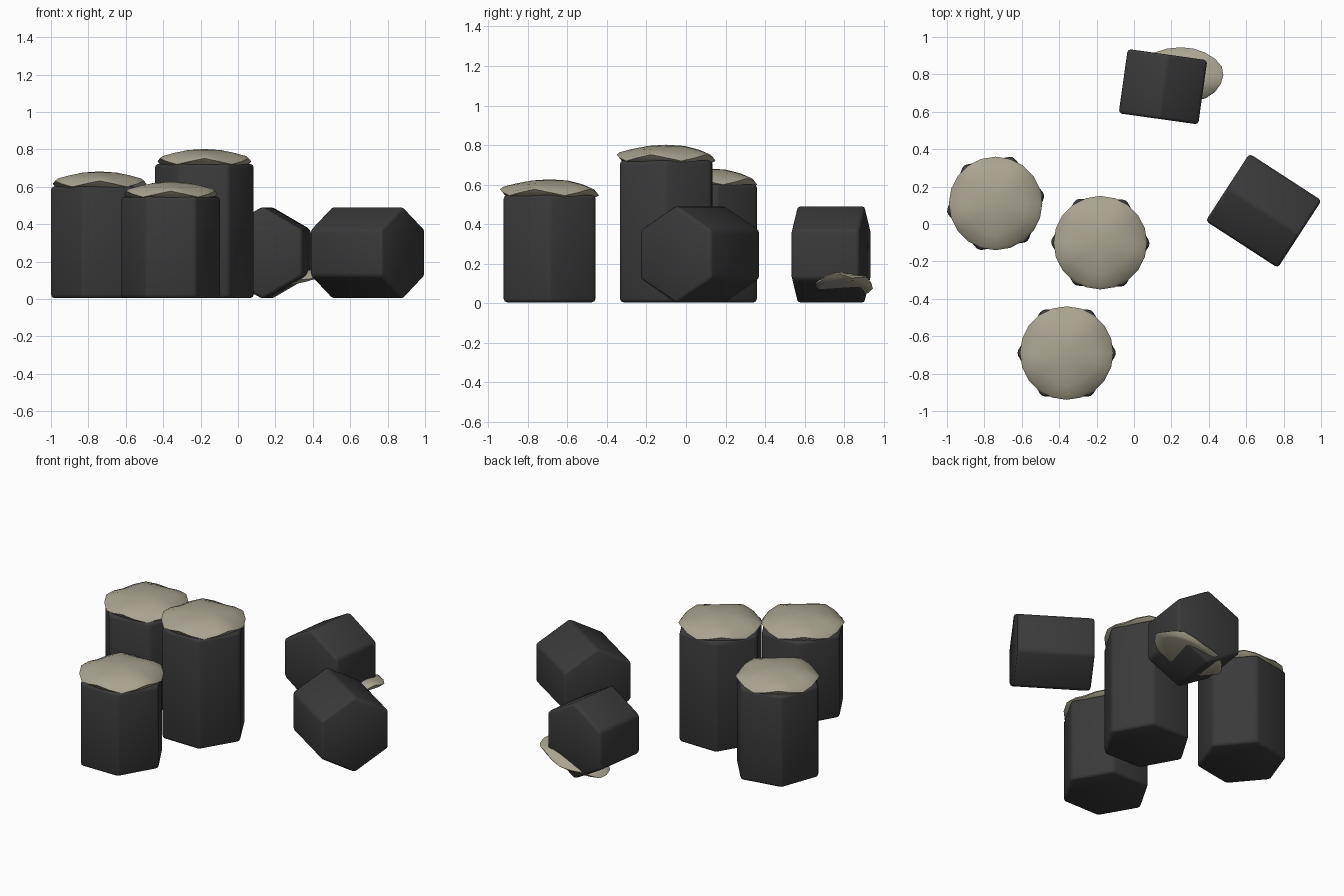
import bpy, bmesh
from math import cos, sin, pi, radians
from mathutils import Matrix, Vector

if "Cube" in bpy.data.objects:
    bpy.data.objects.remove(bpy.data.objects["Cube"])


def make_material(name, rgb):
    mat = bpy.data.materials.new(name)
    mat.use_nodes = True
    color = (*rgb, 1.0)
    mat.diffuse_color = color
    mat.node_tree.nodes["Principled BSDF"].inputs["Base Color"].default_value = color
    return mat


STONE = make_material("dark stone", (0.042, 0.042, 0.042))
SAND = make_material("pale sand", (0.40, 0.37, 0.28))


def finish(bm, name, mat, matrix):
    bmesh.ops.recalc_face_normals(bm, faces=bm.faces)
    for face in bm.faces:
        face.smooth = True
    mesh = bpy.data.meshes.new(name)
    bm.to_mesh(mesh)
    bm.free()
    mesh.materials.append(mat)
    obj = bpy.data.objects.new(name, mesh)
    obj.matrix_world = matrix
    bpy.context.scene.collection.objects.link(obj)
    return obj


def bridge(bm, low, high):
    n = len(low)
    for i in range(n):
        j = (i + 1) % n
        bm.faces.new((low[i], low[j], high[j], high[i]))


def column(name, radius, length, spin, matrix):
    """Six-sided prism from z = 0 to its length, with softened edges."""
    bm = bmesh.new()
    rings = [[bm.verts.new((radius * cos(spin + i * pi / 3),
                            radius * sin(spin + i * pi / 3), z))
              for i in range(6)] for z in (0, length)]
    bridge(bm, *rings)
    bm.faces.new(rings[0][::-1])
    bm.faces.new(rings[1])
    bmesh.ops.bevel(bm, geom=bm.edges[:], offset=0.018, segments=2,
                    profile=0.5, affect='EDGES')
    return finish(bm, name, STONE, matrix)


def cap(name, matrix, sides=20):
    """Shallow dome with a wavy rim and an underside tapering inwards."""
    bm = bmesh.new()

    def ring(radius, height, wave):
        verts = []
        for i in range(sides):
            a = 2 * pi * i / sides
            z = height + wave * cos(5 * (a + pi / 2))
            verts.append(bm.verts.new((radius * cos(a), radius * sin(a), z)))
        return verts

    profile = [(0.20, -0.012, 0), (0.225, -0.008, 0.006), (0.25, 0.014, 0.016),
               (0.235, 0.03, 0.012), (0.17, 0.056, 0.003), (0.09, 0.074, 0)]
    rings = [ring(*p) for p in profile]
    for low, high in zip(rings, rings[1:]):
        bridge(bm, low, high)
    bm.faces.new(rings[0][::-1])
    top = bm.verts.new((0, 0, 0.08))
    for i in range(sides):
        bm.faces.new((rings[-1][i], rings[-1][(i + 1) % sides], top))
    obj = finish(bm, name, SAND, matrix)
    obj.data.set_sharp_from_angle(angle=radians(50))
    return obj


# Standing columns with their caps
for label, x, y, height, spin in (("left_back", -0.74, 0.11, 0.602, 10),
                                  ("middle", -0.18, -0.10, 0.722, -1),
                                  ("front", -0.36, -0.69, 0.547, 0)):
    column(label + "_column", 0.268, height - 0.005, radians(spin),
           Matrix.Translation((x, y, 0.005)))
    cap(label + "_cap", Matrix.Translation((x, y, height)))

# Toppled columns lying on an edge
for label, x, y, length, yaw in (("side", 0.693, 0.071, 0.46, -33),
                                 ("rear", 0.155, 0.734, 0.347, 82)):
    lie = (Matrix.Translation((x, y, 0.247)) @ Matrix.Rotation(radians(yaw), 4, 'Z')
           @ Matrix.Rotation(pi / 2, 4, 'Y') @ Matrix.Translation((0, 0, -length / 2)))
    column("toppled_" + label + "_column", 0.248, length, 0, lie)

# Broken cap wedged under the rear column
cap("fallen_cap", Matrix.Translation((0.25, 0.795, 0.075))
    @ Matrix.Rotation(radians(-14), 4, 'Y')
    @ Matrix.Diagonal(Vector((0.95, 0.60, 0.75, 1))))
